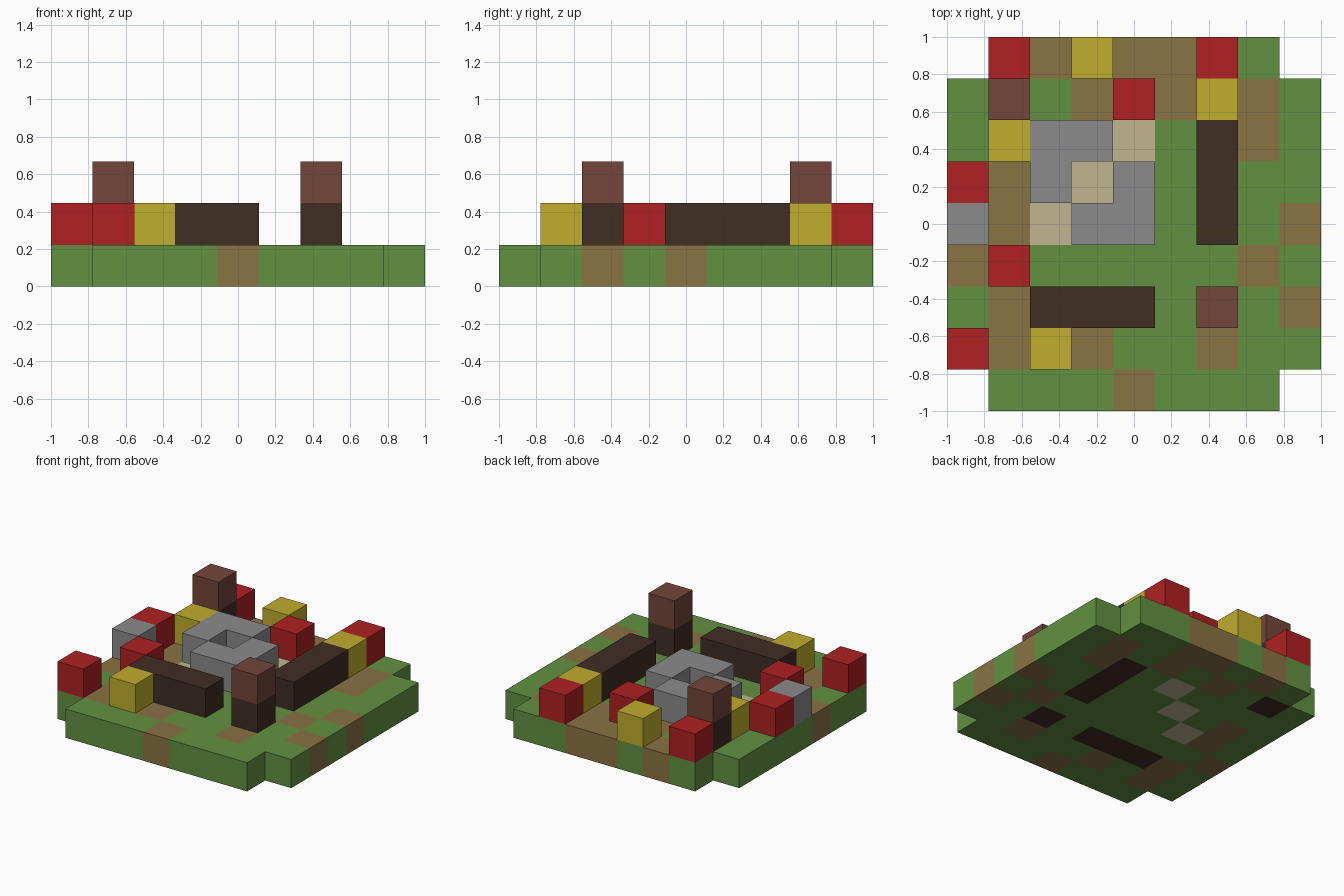
import bpy
import bmesh
from mathutils import Vector

cube = bpy.data.objects.get("Cube")
if cube:
    bpy.data.objects.remove(cube, do_unlink=True)

N = 9        # blocks along each side
S = 2 / N    # block size


def linear(v):
    v /= 255
    return v / 12.92 if v <= 0.04045 else ((v + 0.055) / 1.055) ** 2.4


def make_material(name, rgb):
    mat = bpy.data.materials.new(name)
    colour = [linear(v) for v in rgb] + [1]
    mat.diffuse_color = colour
    mat.use_nodes = True
    bsdf = next(n for n in mat.node_tree.nodes if n.type == "BSDF_PRINCIPLED")
    bsdf.inputs["Base Color"].default_value = colour
    bsdf.inputs["Roughness"].default_value = 0.9
    return mat


MATERIALS = {
    "g": make_material("grass_green", (98, 145, 65)),
    "b": make_material("soil_brown", (138, 115, 68)),
    "t": make_material("sand_tan", (193, 182, 145)),
    "d": make_material("dark_wood", (64, 45, 36)),
    "p": make_material("reddish_wood", (115, 70, 58)),
    "r": make_material("flower_red", (176, 33, 34)),
    "y": make_material("flower_yellow", (192, 173, 45)),
    "s": make_material("stone_grey", (139, 139, 139)),
}

# Block layers from the ground up; rows run left to right, back row first
LAYERS = [
    [
        ".gbgbbgg.",
        "gdgbgbgbg",
        "ggggtgdbg",
        "gbgtggdgg",
        "gbtgggdgb",
        "bggggggbg",
        "gbdddgdgb",
        "gbgbggbgg",
        ".gggbggg.",
    ],
    [
        ".r.y..r..",
        ".d..r.y..",
        ".yss..d..",
        "r.s.s.d..",
        "s..ss.d..",
        ".r.......",
        "..ddd.d..",
        "r.y......",
        ".........",
    ],
    [
        ".........",
        ".p.......",
        ".........",
        ".........",
        ".........",
        ".........",
        "......p..",
        ".........",
        ".........",
    ],
]

BLOCKS = {
    (col, N - 1 - row, level): key
    for level, rows in enumerate(LAYERS)
    for row, line in enumerate(rows)
    for col, key in enumerate(line)
    if key != "."
}


def block_face(cell, axis, side):
    """Corners of one side of a block, wound to face outward."""
    u, v = (axis + 1) % 3, (axis + 2) % 3
    corners = []
    for du, dv in ((0, 0), (1, 0), (1, 1), (0, 1)):
        p = Vector(cell)
        p[axis] += side
        p[u] += du
        p[v] += dv
        corners.append(p * S - Vector((1, 1, 0)))
    return corners if side else corners[::-1]


def build_part(name, keys):
    """Join all blocks of the given kinds, keeping only their exposed sides."""
    bm = bmesh.new()
    for cell, key in BLOCKS.items():
        if key not in keys:
            continue
        for axis in range(3):
            for side in (0, 1):
                neighbour = list(cell)
                neighbour[axis] += 2 * side - 1
                if tuple(neighbour) in BLOCKS:
                    continue
                verts = [bm.verts.new(p) for p in block_face(cell, axis, side)]
                bm.faces.new(verts).material_index = keys.index(key)
    bmesh.ops.remove_doubles(bm, verts=bm.verts[:], dist=S / 100)
    mesh = bpy.data.meshes.new(name)
    bm.to_mesh(mesh)
    bm.free()
    for key in keys:
        mesh.materials.append(MATERIALS[key])
    bpy.context.collection.objects.link(bpy.data.objects.new(name, mesh))


# Ground slab with soil patches and a sandy path
build_part("ground", "gbt")

# Logs and post bases, then the post tops
build_part("logs", "d")
build_part("post_tops", "p")

# Loose blocks standing on the ground
build_part("red_flowers", "r")
build_part("yellow_flowers", "y")
build_part("stones", "s")
